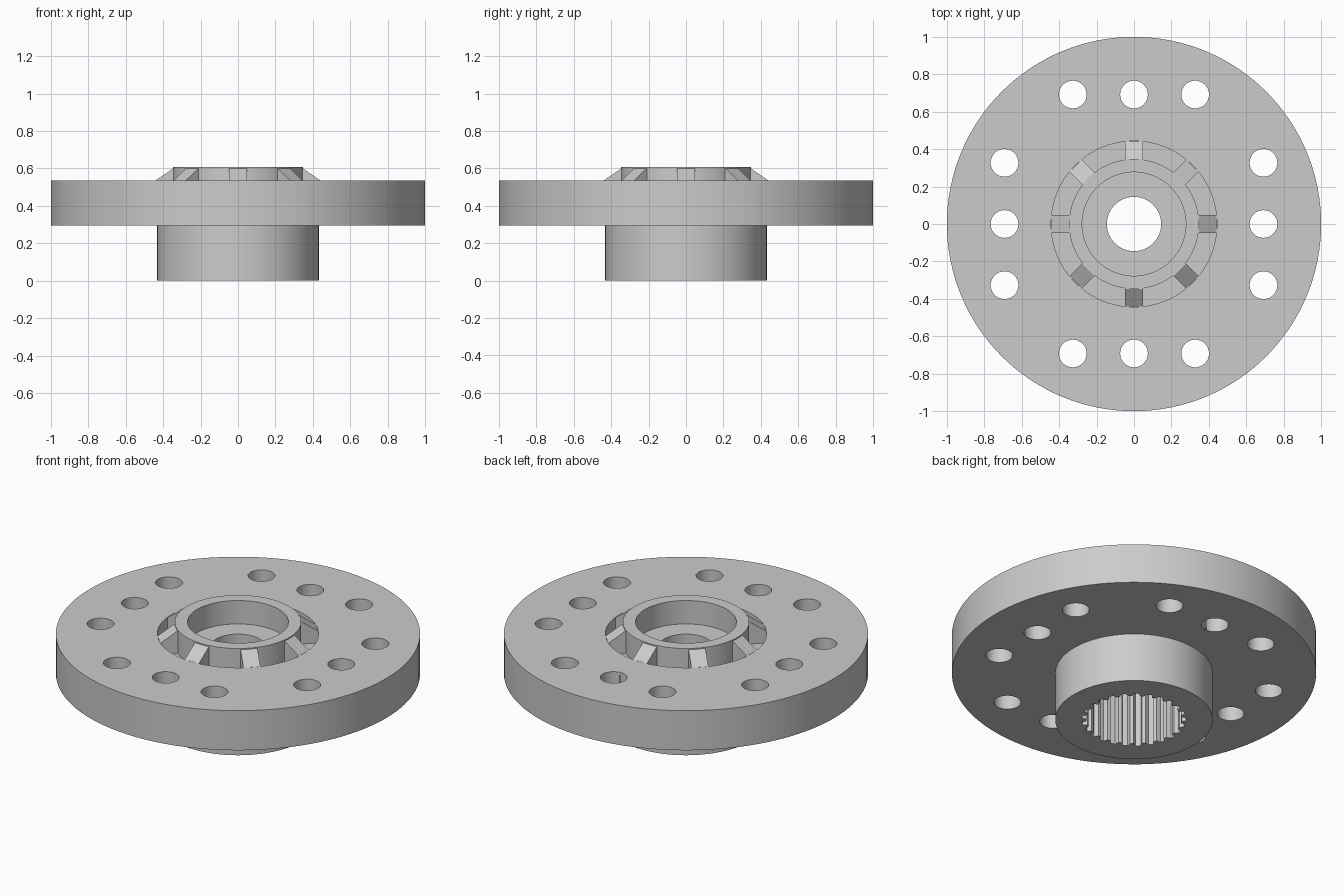
import bpy, bmesh
from math import cos, sin, pi, radians
from mathutils import Matrix

if "Cube" in bpy.data.objects:
    bpy.data.objects.remove(bpy.data.objects["Cube"])

grey = bpy.data.materials.new("light grey metal")
grey.use_nodes = True
colour = (0.6, 0.6, 0.6, 1)
grey.diffuse_color = colour
grey.node_tree.nodes["Principled BSDF"].inputs["Base Color"].default_value = colour


def finish(name, bm):
    bmesh.ops.recalc_face_normals(bm, faces=bm.faces)
    mesh = bpy.data.meshes.new(name)
    bm.to_mesh(mesh)
    bm.free()
    ob = bpy.data.objects.new(name, mesh)
    bpy.context.collection.objects.link(ob)
    mesh.materials.append(grey)
    return ob


def lathe(name, profile, steps=128):
    bm = bmesh.new()
    rings = [[bm.verts.new((r * cos(2 * pi * i / steps), r * sin(2 * pi * i / steps), z))
              for i in range(steps)] for r, z in profile]
    for a, b in zip(rings, rings[1:] + rings[:1]):
        for i in range(steps):
            j = (i + 1) % steps
            bm.faces.new((a[i], a[j], b[j], b[i]))
    return finish(name, bm)


def prism(bm, outline, z0, z1):
    low = [bm.verts.new((x, y, z0)) for x, y in outline]
    high = [bm.verts.new((x, y, z1)) for x, y in outline]
    bm.faces.new(low[::-1])
    bm.faces.new(high)
    for i in range(len(low)):
        j = (i + 1) % len(low)
        bm.faces.new((low[i], low[j], high[j], high[i]))


# Flange, hub, collar, annular groove and central bore as one turned body
BORE, POCKET, COLLAR, HUB, GROOVE = 0.145, 0.277, 0.347, 0.432, 0.443
BASE, TOP, FLOOR, RIM = 0.295, 0.535, 0.465, 0.607
body = lathe("flanged_hub", [
    (BORE, 0), (HUB, 0), (HUB, BASE), (1, BASE), (1, TOP), (GROOVE, TOP),
    (GROOVE, FLOOR), (COLLAR, FLOOR), (COLLAR, RIM), (POCKET, RIM),
    (POCKET, FLOOR), (BORE, FLOOR)])

# Cutters: twelve bolt holes in rows of three, and the toothed socket
bm = bmesh.new()
for quarter in range(4):
    turn = Matrix.Rotation(quarter * pi / 2, 4, 'Z')
    for x in (-0.327, 0, 0.327):
        bmesh.ops.create_cone(bm, cap_ends=True, segments=40, radius1=0.074, radius2=0.074,
                              depth=1, matrix=turn @ Matrix.Translation((x, 0.692, 0.4)))
holes = finish("bolt_hole_cutter", bm)

TEETH = 25
bm = bmesh.new()
outline = []
for t in range(TEETH):
    for offset, r in ((0, 0.262), (0.3, 0.262), (0.45, 0.287), (0.85, 0.287)):
        a = 2 * pi * (t + offset) / TEETH
        outline.append((r * cos(a), r * sin(a)))
prism(bm, outline, -0.1, 0.36)
socket = finish("spline_socket_cutter", bm)

for cutter in (holes, socket):
    cutter.hide_render = True
    mod = body.modifiers.new("cut", 'BOOLEAN')
    mod.operation, mod.solver, mod.object = 'DIFFERENCE', 'EXACT', cutter
bpy.ops.object.select_all(action='DESELECT')
body.select_set(True)
bpy.context.view_layer.objects.active = body
for mod in list(body.modifiers):
    bpy.ops.object.modifier_apply(modifier=mod.name)
for cutter in (holes, socket):
    bpy.data.objects.remove(cutter)
bpy.ops.object.shade_smooth_by_angle(angle=radians(25))

# Eight sloping ribs bridging the groove to the collar
for k in range(8):
    bm = bmesh.new()
    side = [(COLLAR - 0.01, FLOOR), (GROOVE - 0.002, FLOOR), (GROOVE - 0.002, TOP),
            (COLLAR, 0.6), (COLLAR - 0.01, 0.6)]
    prism(bm, side, -0.047, 0.047)
    # Stand the side outline upright, then turn it into place
    bm.transform(Matrix.Rotation(k * pi / 4, 4, 'Z') @ Matrix.Rotation(pi / 2, 4, 'X'))
    finish("collar_rib_%d" % (k + 1), bm)
